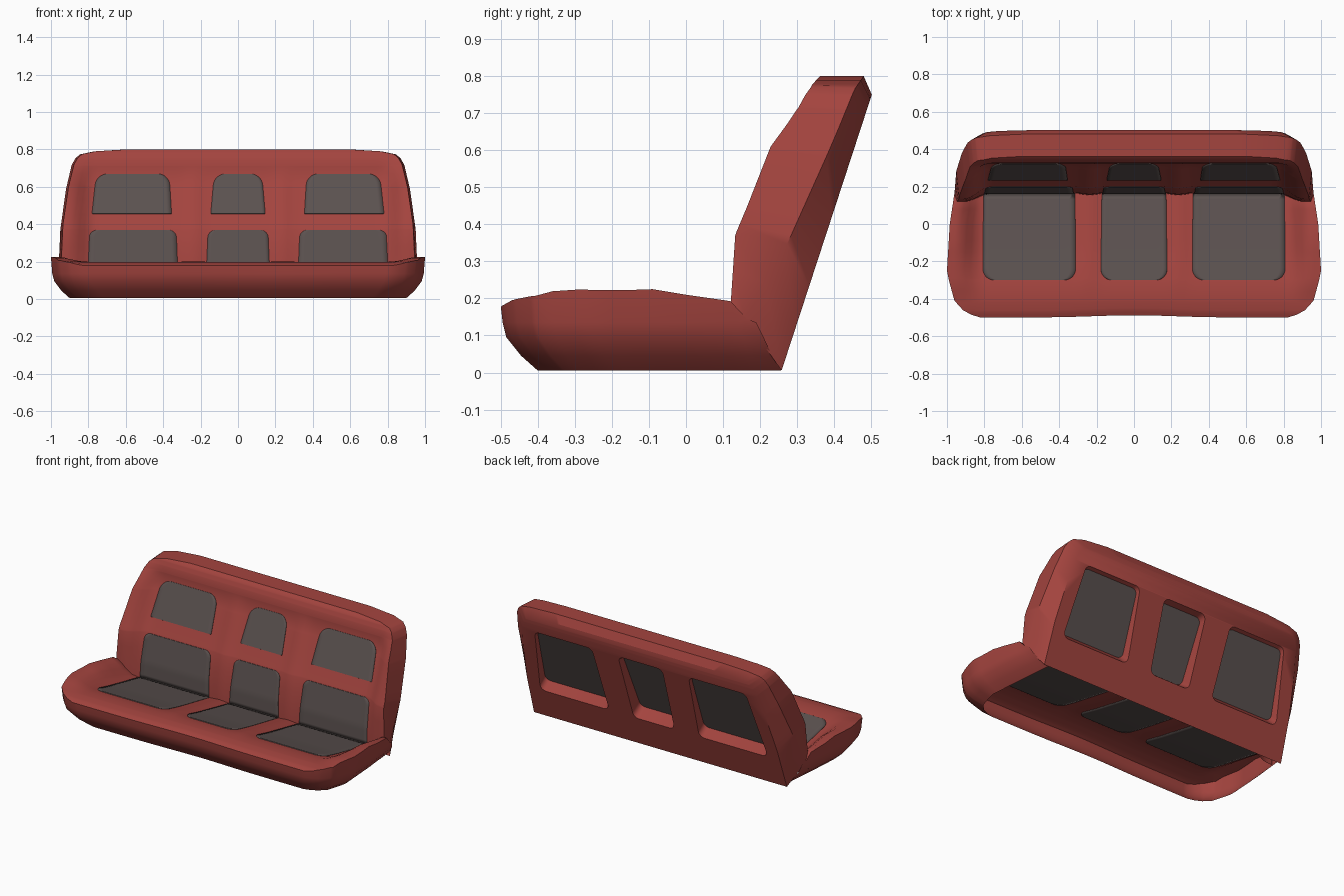
import bpy, bmesh, math
from mathutils import Vector
from mathutils.geometry import tessellate_polygon

if "Cube" in bpy.data.objects:
    bpy.data.objects.remove(bpy.data.objects["Cube"])


def material(name, rgb):
    m = bpy.data.materials.new(name)
    m.diffuse_color = (*rgb, 1)
    m.use_nodes = True
    m.node_tree.nodes["Principled BSDF"].inputs["Base Color"].default_value = m.diffuse_color
    return m


RED = material("red upholstery", (0.37, 0.058, 0.049))
GREY = material("grey fabric", (0.106, 0.084, 0.08))


def lerp(pts, v):
    """Piecewise linear lookup."""
    if v <= pts[0][0]:
        return pts[0][1]
    for (a, fa), (b, fb) in zip(pts, pts[1:]):
        if v <= b:
            return fa + (fb - fa) * (v - a) / (b - a)
    return pts[-1][1]


def smooth(a, b, v):
    t = min(max((v - a) / (b - a), 0), 1)
    return t * t * (3 - 2 * t)


def rib(x):
    return math.exp(-((abs(x) - 0.24) / 0.045) ** 2)


def add_grid(bm, rows):
    vs = [[bm.verts.new(p) for p in r] for r in rows]
    for a, b in zip(vs, vs[1:]):
        for i in range(len(a) - 1):
            bm.faces.new((a[i], a[i + 1], b[i + 1], b[i]))
    return vs


def add_ring(bm, prev, coords, closed=False):
    ring = [bm.verts.new(c) for c in coords]
    n = len(ring)
    for i in range(n if closed else n - 1):
        j = (i + 1) % n
        bm.faces.new((prev[i], prev[j], ring[j], ring[i]))
    return ring


def finish(name, bm, mats, outward=None, angle=50):
    bmesh.ops.recalc_face_normals(bm, faces=bm.faces)
    if outward:
        if sum(f.normal.dot(Vector(outward[1])) for f in outward[0]) < 0:
            bmesh.ops.reverse_faces(bm, faces=bm.faces)
    me = bpy.data.meshes.new(name)
    bm.to_mesh(me)
    bm.free()
    for m in mats:
        me.materials.append(m)
    for p in me.polygons:
        p.use_smooth = True
    me.set_sharp_from_angle(angle=math.radians(angle))
    ob = bpy.data.objects.new(name, me)
    bpy.context.collection.objects.link(ob)
    return ob


US = [i / 32 - 1 for i in range(65)]

# ---- seat cushion surface, sloping down to the rear between raised sides
SEAT_W = [(-.5, .82), (-.485, .87), (-.46, .915), (-.41, .96), (-.3, .99), (-.25, 1), (0, .985), (.165, .96)]
SEAT_Z = [(-.5, .178), (-.47, .19), (-.42, .198), (-.36, .199), (-.3, .188), (-.15, .152), (0, .122), (.165, .09)]
SEAT_BOLSTER = [(-.5, .007), (-.41, .008), (-.29, .038), (-.09, .085), (0, .088), (.12, .094), (.165, .055)]


def seat_z(x, y):
    return lerp(SEAT_Z, y) + smooth(.81, .95, abs(x)) * lerp(SEAT_BOLSTER, y) + .01 * rib(x) * smooth(-.4, -.2, y)


bm = bmesh.new()
ys = sorted({p[0] for t in (SEAT_W, SEAT_Z, SEAT_BOLSTER) for p in t} | {-.2, .08})
rows = []
for y in ys:
    w = lerp(SEAT_W, y)
    bow = .012 * (1 - smooth(-.5, -.35, y))
    rows.append([(u * w, y + bow * math.exp(-(u * w / .3) ** 2), seat_z(u * w, y)) for u in US])
vs = add_grid(bm, rows)
top_faces = list(bm.faces)
# skirt that tucks under on the front and sides
edge = [r[0] for r in reversed(vs)] + vs[0][1:-1] + [r[-1] for r in vs]
src = [v.co.copy() for v in edge]
prev = edge
for sx, sf, sb, z in ((.993, .99, 1.15, .135), (.982, .97, 1.27, .095), (.945, .89, 1.41, .045), (.9, .8, 1.56, .005)):
    prev = add_ring(bm, prev, [(c.x * sx, c.y * (sf if c.y < 0 else sb), z) for c in src])
finish("seat_cushion", bm, [RED], (top_faces, (0, 0, 1)))

# ---- backrest surface
BACK_W = [(.19, .96), (.4, .95), (.6, .92), (.72, .89), (.755, .87), (.775, .845), (.79, .77), (.8, .6)]
BACK_Y = [(.08, .163), (.19, .168), (.37, .2), (.45, .235), (.67, .325), (.71, .323), (.75, .33), (.78, .343), (.8, .362)]
BACK_BOLSTER = [(.19, .047), (.378, .068), (.61, .072), (.67, .055), (.715, .023), (.77, .003), (.8, 0)]
CREASE_Y = [(.145, .16), (.34, .27), (.63, .4), (.765, .455), (.8, .48)]


def back_y(x, z):
    return lerp(BACK_Y, z) - smooth(.78, .92, abs(x)) * lerp(BACK_BOLSTER, z) - .01 * rib(x) * (1 - smooth(.6, .72, z))


def rear(x, z):
    """Point on the flat rear panel."""
    return Vector((x, .258 + (z - .005) * .327, z))


bm = bmesh.new()
zs = sorted({p[0] for t in (BACK_W, BACK_Y, BACK_BOLSTER) for p in t} | {.28, .53})
rows = []
for z in zs:
    w = lerp(BACK_W, z)
    rows.append([(u * w * .985, back_y(u * w, z), z) for u in US])
vs = add_grid(bm, rows)
front_faces = list(bm.faces)
vs = vs[1:]  # the lowest row is tucked behind the cushion
edge = [r[0] for r in vs] + vs[-1][1:-1] + [r[-1] for r in reversed(vs)]
src = [v.co.copy() for v in edge]
crease = []
rim = []
for c in src:
    k = (c.z - .19) / .61
    zc = .145 + k * .655
    crease.append((c.x / .985, lerp(CREASE_Y, zc), zc))
    rim.append(rear(c.x * .945, .005 + k * .745))
mid = add_ring(bm, edge, crease)
outer = add_ring(bm, mid, rim)


# ---- rear panel with three pockets
def pocket(cx, hb, ht, lean):
    """Rounded outline (x, z fraction 0..1) of a pocket."""
    pts = []
    for sx, t0, a0 in ((1, 0, -90), (1, 1, 0), (-1, 1, 90), (-1, 0, 180)):
        h = ht if t0 else hb
        r = .035
        ox, oz = cx + lean * t0 + sx * (h - r), (1 - .08) if t0 else .08
        for k in range(5):
            a = math.radians(a0 + 22.5 * k)
            pts.append((ox + r * math.cos(a), oz + .08 * math.sin(a)))
    return pts


loops = [outer]
for cx, hb, ht, lean, dy in ((-.56, .24, .205, .015, .02), (0, .145, .155, 0, 0), (.56, .24, .205, -.015, .02)):
    o = pocket(cx, hb, ht, lean)
    hole = [bm.verts.new(rear(x, .195 + t * .44)) for x, t in o]
    floor = add_ring(bm, hole, [(cx + (x - cx) * .98, .255 + dy + t * .165, .245 + t * .382) for x, t in o], True)
    bm.faces.new(floor).material_index = 1
    loops.append(hole)
flat = [v for l in loops for v in l]
for tri in tessellate_polygon([[v.co for v in l] for l in loops]):
    if len(set(tri)) == 3:
        try:
            bm.faces.new([flat[i] for i in tri])
        except ValueError:
            pass
finish("backrest", bm, [RED, GREY], (front_faces, (0, -1, 0)), 42)


# ---- thin fabric panels that follow the cushions
def panel(name, surface, cx, lo, hi, h0, h1, r0, r1, lean=0):
    ts = {lo + (hi - lo) * i / 14 for i in range(15)}
    for i in range(9):
        s = 1 - math.cos(math.pi / 2 * i / 8)
        ts |= {lo + r0 * s, hi - r1 * s}
    rows = []
    for t in sorted(ts):
        k = (t - lo) / (hi - lo)
        h = h0 + (h1 - h0) * k
        for r, d in ((r0, t - lo), (r1, hi - t)):
            if d < r:
                h -= r - math.sqrt(max(r * r - (r - d) ** 2, 0))
        rows.append([surface(cx + lean * k + h * (i / 8 - 1), t) for i in range(17)])
    bm = bmesh.new()
    add_grid(bm, rows)
    ob = finish(name, bm, [GREY])
    mod = ob.modifiers.new("thickness", 'SOLIDIFY')
    mod.thickness = .008
    mod.offset = 0


def on_seat(x, y):
    return (x, y, seat_z(x, y))


def on_back(x, z):
    return (x, back_y(x, z), z)


for label, s in (("left", -1), ("middle", 0), ("right", 1)):
    side = s != 0
    panel(label + "_seat_panel", on_seat, s * .56, -.3, .165, .248 if side else .178, .245 if side else .172, .06, 0)
    panel(label + "_lower_back_panel", on_back, s * .562, .095, .368, .242 if side else .172, .232 if side else .16, 0, .04)
    panel(label + "_upper_back_panel", on_back, s * .568, .455, .668, .213 if side else .146, .195 if side else .127,
          .004, .06, -s * .005)
